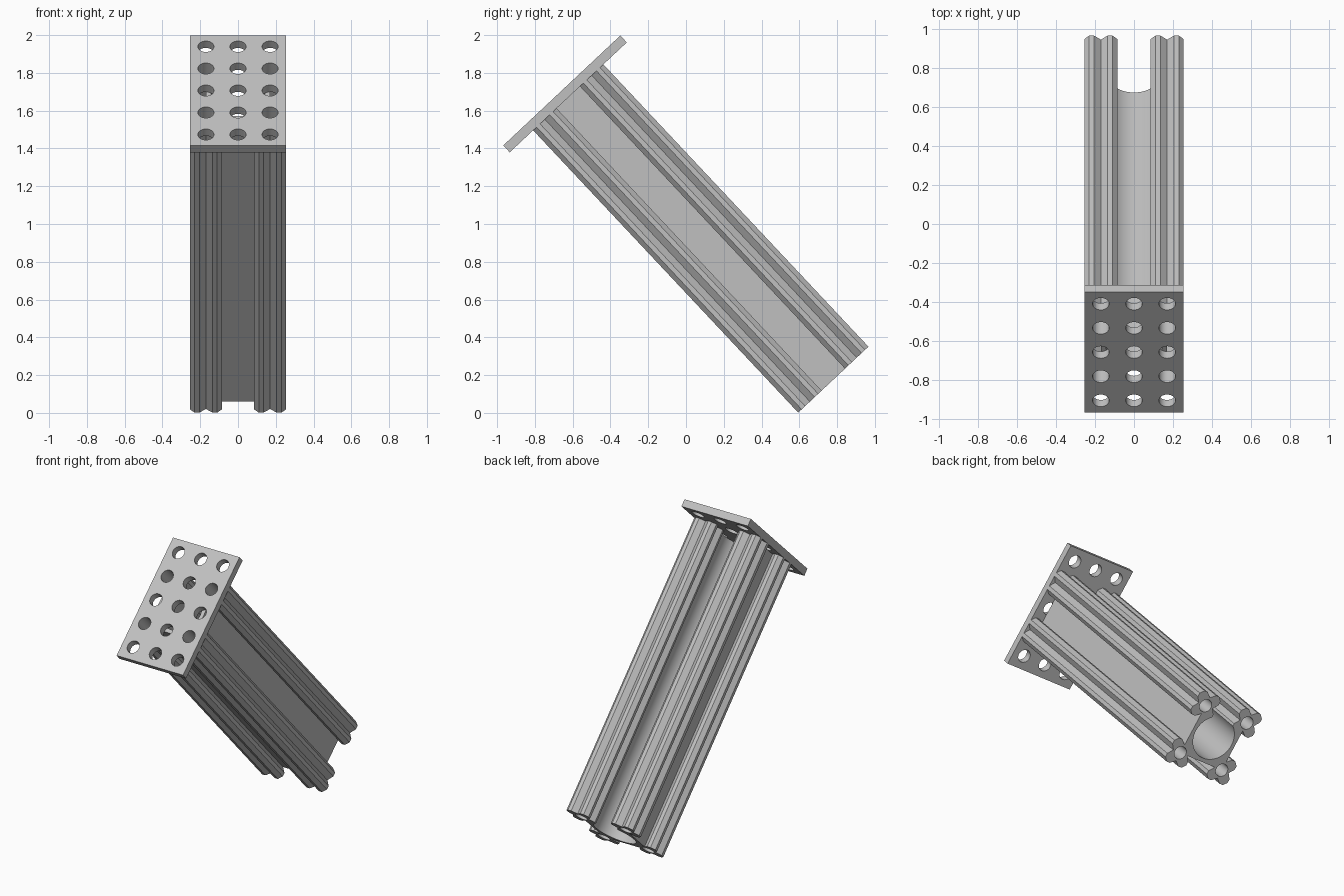
import bpy, math
from mathutils import Matrix, Vector

cube = bpy.data.objects.get("Cube")
if cube:
    bpy.data.objects.remove(cube, do_unlink=True)

PITCH = 0.17          # grid module
HOLE = 0.0425         # hole radius
LENGTH = 2.05         # beam length
THICK = 0.05          # plate thickness
BORE = 0.145          # central bore radius
BASE = Matrix.Translation((0, 0.78, 0.176)) @ Matrix.Rotation(math.radians(43.2), 4, 'X')

grey = bpy.data.materials.new("light_grey")
grey.use_nodes = True
grey.diffuse_color = (0.53, 0.53, 0.53, 1)
grey.node_tree.nodes["Principled BSDF"].inputs["Base Color"].default_value = (0.53, 0.53, 0.53, 1)


def circle(cx, cy, r, n=32):
    return [(cx + r * math.cos(math.tau * i / n), cy + r * math.sin(math.tau * i / n))
            for i in range(n)]


def extrude_profile(name, loops, z0, z1):
    """Fill closed 2D loops (holes included) and extrude them along the beam axis."""
    curve = bpy.data.curves.new(name, 'CURVE')
    curve.dimensions = '2D'
    curve.fill_mode = 'BOTH'
    curve.extrude = (z1 - z0) / 2
    for loop in loops:
        spline = curve.splines.new('POLY')
        spline.points.add(len(loop) - 1)
        for point, (x, y) in zip(spline.points, loop):
            point.co = (x, y, 0, 1)
        spline.use_cyclic_u = True
    obj = bpy.data.objects.new(name, curve)
    bpy.context.collection.objects.link(obj)
    obj.matrix_world = BASE @ Matrix.Translation((0, 0, (z0 + z1) / 2))
    bpy.ops.object.select_all(action='DESELECT')
    obj.select_set(True)
    bpy.context.view_layer.objects.active = obj
    bpy.ops.object.convert(target='MESH')
    obj = bpy.context.view_layer.objects.active
    bpy.ops.object.mode_set(mode='EDIT')
    bpy.ops.mesh.select_all(action='SELECT')
    bpy.ops.mesh.remove_doubles(threshold=0.0001)
    bpy.ops.mesh.normals_make_consistent(inside=False)
    bpy.ops.object.mode_set(mode='OBJECT')
    bpy.ops.object.shade_smooth_by_angle(angle=math.radians(25))
    obj.data.materials.clear()
    obj.data.materials.append(grey)
    return obj


# Corner post outline: a chamfered square with a V groove in each side
H, CH, GW, DIP = PITCH / 2, 0.025, 0.035, 0.057
QUARTER = [(DIP, 0), (H, GW), (H, H - CH), (H - CH, H), (GW, H)]


def post(cy, turns, extra):
    pts = []
    for k in turns:
        rot = Matrix.Rotation(k * math.pi / 2, 2)
        pts += [rot @ Vector(p) for p in QUARTER]
    pts += [Vector(p) for p in extra]
    return [(PITCH + p.x, cy + p.y) for p in pts]


# Right half of the beam: lower post, side web, upper post, then the open round bore
half = post(-PITCH, (2, 3, 0), [(0, DIP)])
half += post(PITCH, (3, 0, 1), [(-DIP, 0), (-H, -GW)])
start = math.acos(H / BORE)
steps = 24
for i in range(steps + 1):
    a = start + (-math.pi / 2 - start) * i / steps
    half.append((BORE * math.cos(a), BORE * math.sin(a)))
outline = half + [(-x, y) for x, y in reversed(half[:-1])]

post_holes = [circle(sx * PITCH, sy * PITCH, HOLE) for sx in (-1, 1) for sy in (-1, 1)]
extrude_profile("grooved_beam", [outline] + post_holes, 0, LENGTH)

# End plate with a grid of round holes
w, d = 1.5 * PITCH, 2.5 * PITCH
rim = [(-w, -d), (w, -d), (w, d), (-w, d)]
plate_holes = [circle(i * PITCH, j * PITCH, HOLE) for i in (-1, 0, 1) for j in range(-2, 3)]
extrude_profile("end_plate", [rim] + plate_holes, LENGTH, LENGTH + THICK)
